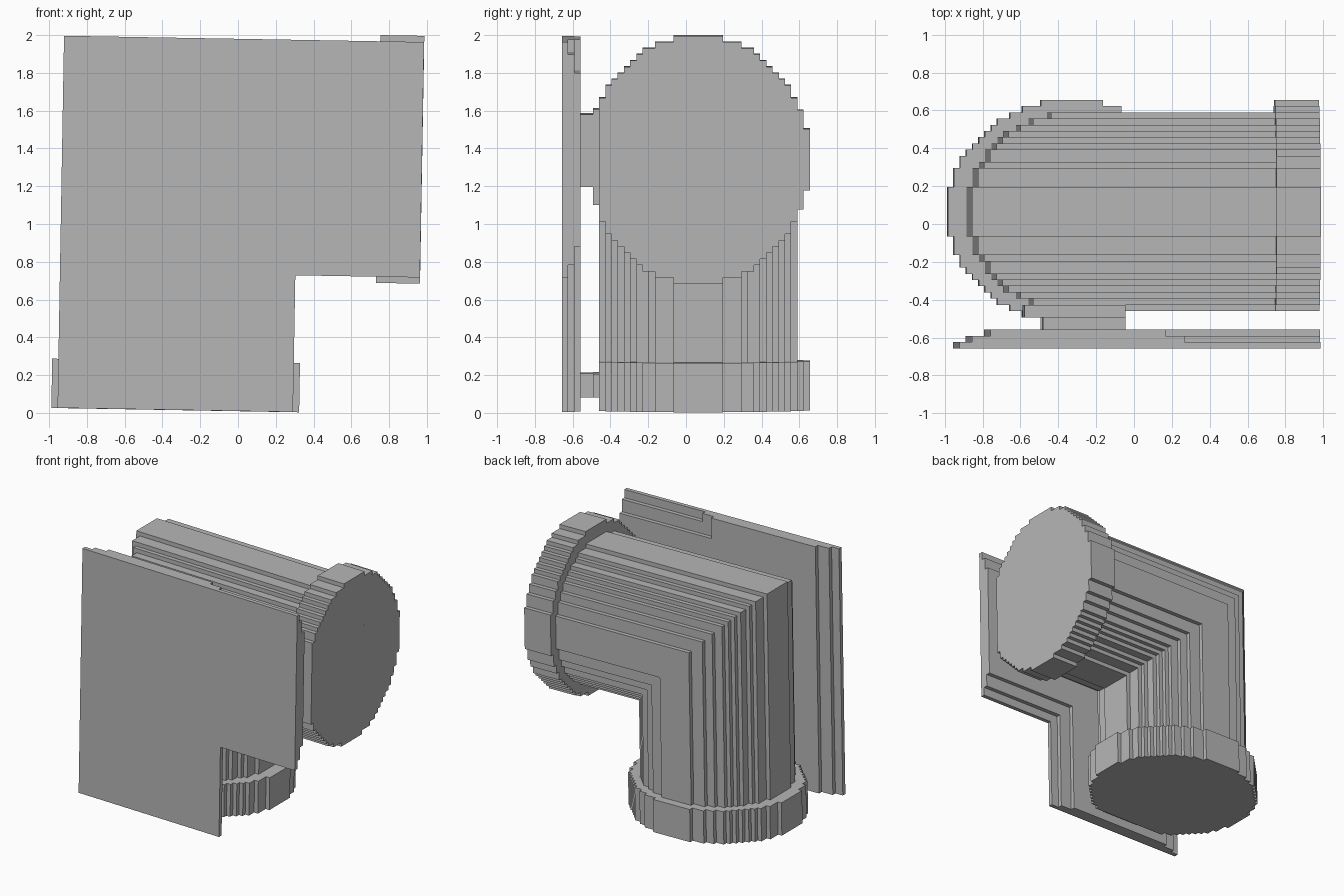
import bpy, bmesh, math
from mathutils import Matrix

cube = bpy.data.objects.get("Cube")
if cube:
    bpy.data.objects.remove(cube, do_unlink=True)

grey = bpy.data.materials.new("plain_grey")
grey.use_nodes = True
colour = (0.47, 0.47, 0.47, 1)
grey.diffuse_color = colour
grey.node_tree.nodes["Principled BSDF"].inputs["Base Color"].default_value = colour

STEP = 0.0328            # layer thickness and stair size
MID_Y = 0.065            # pipe axis depth
CX, CZ = -0.315, 0.357   # axes of the upright and level legs
END_X, END_Z = 0.968, -0.99
TILT = Matrix.Translation((0, 0, 1)) @ Matrix.Rotation(math.radians(1), 4, 'Y')


def add_prism(bm, outline, y0, y1):
    """Extrude an (x, z) outline from y0 to y1."""
    face = bm.faces.new([bm.verts.new((x, y0, z)) for x, z in outline])
    out = bmesh.ops.extrude_face_region(bm, geom=[face])
    verts = [v for v in out["geom"] if isinstance(v, bmesh.types.BMVert)]
    bmesh.ops.translate(bm, verts=verts, vec=(0, y1 - y0, 0))


def finish(name, bm):
    bmesh.ops.recalc_face_normals(bm, faces=bm.faces)
    bm.transform(TILT)
    mesh = bpy.data.meshes.new(name)
    bm.to_mesh(mesh)
    bm.free()
    mesh.materials.append(grey)
    bpy.context.collection.objects.link(bpy.data.objects.new(name, mesh))


def rect(x0, x1, z0, z1):
    return [(x0, z0), (x1, z0), (x1, z1), (x0, z1)]


def elbow(w):
    """L-shaped outline whose legs have half-width w."""
    return [(CX - w, END_Z), (CX + w, END_Z), (CX + w, CZ - w),
            (END_X, CZ - w), (END_X, CZ + w), (CX - w, CZ + w)]


def layered(name, radius, layers, front, outline):
    """Stack stair-stepped slices of a round section, merging equal ones."""
    bm = bmesh.new()
    depth = layers * STEP
    widths = []
    for i in range(-front, layers):
        d = (i + 0.5) * STEP
        w = round(radius * math.sqrt(1 - (d / depth) ** 2) / STEP) * STEP
        widths.append((i, w))
    start = 0
    for k in range(1, len(widths) + 1):
        if k == len(widths) or widths[k][1] != widths[start][1]:
            y0 = MID_Y + widths[start][0] * STEP
            y1 = MID_Y + (widths[k - 1][0] + 1) * STEP
            add_prism(bm, outline(widths[start][1]), y0, y1)
            start = k
    finish(name, bm)


# Elbow pipe and its two end collars
layered("elbow_pipe", 0.56, 16, 16, elbow)
layered("side_collar", 0.658, 18, 16,
        lambda w: rect(0.736, END_X + 0.001, CZ - w, CZ + w))
layered("bottom_collar", 0.658, 18, 16,
        lambda w: rect(CX - w, CX + w, END_Z - 0.001, -0.73))

# Flat front plate of three stepped layers, full height near the corner
bm = bmesh.new()
TOP = CZ + 19 * STEP
for i, (n, step_x) in enumerate([(19, None), (17, 0.25), (14, 0.15)]):
    shape = elbow(n * STEP)
    if step_x:
        w = n * STEP
        shape[5:] = [(step_x, CZ + w), (step_x, TOP), (CX - w, TOP)]
    y0 = MID_Y - (22 - i) * STEP
    add_prism(bm, shape, y0, y0 + STEP)
finish("front_plate", bm)

# Blocks joining the plate to the pipe
Y_PLATE, Y_MID, Y_PIPE = (MID_Y - n * STEP for n in (19, 17, 16))
for name, wide, narrow in [
        ("upper_bracket", rect(-0.59, -0.055, 0.1, 0.605), rect(-0.49, -0.055, 0.195, 0.58)),
        ("lower_bracket", rect(-0.578, -0.052, -0.92, -0.795), rect(-0.479, -0.151, -0.92, -0.795))]:
    bm = bmesh.new()
    add_prism(bm, wide, Y_MID, Y_PIPE + STEP)
    add_prism(bm, narrow, Y_PLATE, Y_MID)
    finish(name, bm)
